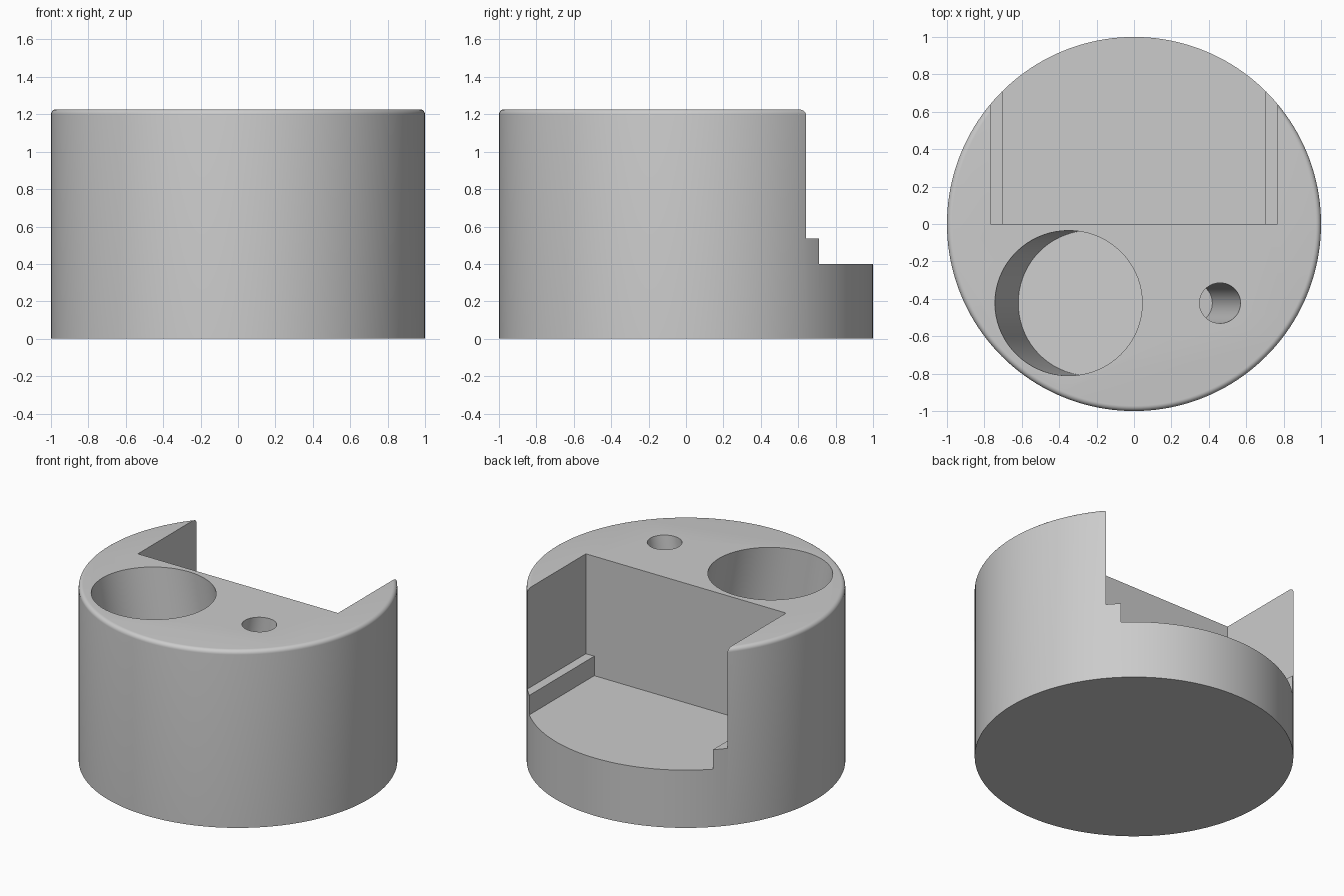
import bpy
import bmesh
from math import radians, tan
from mathutils import Matrix, Vector

HEIGHT = 1.227
TILT = radians(10)

default = bpy.data.objects.get("Cube")
if default:
    bpy.data.objects.remove(default, do_unlink=True)

# Plain grey
grey = bpy.data.materials.new("plain_grey")
grey.use_nodes = True
color = (0.6, 0.6, 0.6, 1)
grey.diffuse_color = color
grey.node_tree.nodes["Principled BSDF"].inputs["Base Color"].default_value = color


def make_object(name, bm):
    mesh = bpy.data.meshes.new(name)
    bm.to_mesh(mesh)
    bm.free()
    mesh.materials.append(grey)
    obj = bpy.data.objects.new(name, mesh)
    bpy.context.collection.objects.link(obj)
    return obj


def cylinder(name, radius, z0, z1, matrix=Matrix(), sides=96, fillet=0):
    bm = bmesh.new()
    move = matrix @ Matrix.Translation((0, 0, (z0 + z1) / 2))
    bmesh.ops.create_cone(bm, cap_ends=True, segments=sides, radius1=radius,
                          radius2=radius, depth=z1 - z0, matrix=move)
    if fillet:
        rim = [e for e in bm.edges if all(v.co.z > z1 - 0.001 for v in e.verts)]
        bmesh.ops.bevel(bm, geom=rim, offset=fillet, segments=6, profile=0.5,
                        affect='EDGES')
    return make_object(name, bm)


def box(name, low, high):
    bm = bmesh.new()
    low, high = Vector(low), Vector(high)
    move = Matrix.Translation((low + high) / 2) @ Matrix.Diagonal((high - low).to_4d())
    bmesh.ops.create_cube(bm, size=1, matrix=move)
    return make_object(name, bm)


def tilted_hole(name, radius, x, y, shift):
    """Round pocket leaning so that its floor lies `shift` along x from its mouth."""
    lean = TILT if shift > 0 else -TILT
    depth = abs(shift) / tan(TILT)
    frame = Matrix.Translation((x, y, HEIGHT)) @ Matrix.Rotation(-lean, 4, 'Y')
    return cylinder(name, radius, -depth, 0.3, frame, 72)


# Round block with a filleted top rim
body = cylinder("holder_body", 1, 0, HEIGHT, sides=160, fillet=0.028)

# Stepped rear notch and two leaning holes
cutters = [
    box("upper_notch", (-0.767, 0, 0.535), (0.767, 1.5, 2)),
    box("lower_notch", (-0.703, 0, 0.4), (0.703, 1.5, 2)),
    tilted_hole("large_hole", 0.388, -0.35, -0.423, 0.115),
    tilted_hole("small_hole", 0.108, 0.46, -0.423, -0.15),
]
bpy.context.view_layer.objects.active = body
for cutter in cutters:
    cut = body.modifiers.new(cutter.name, 'BOOLEAN')
    cut.operation = 'DIFFERENCE'
    cut.solver = 'EXACT'
    cut.object = cutter
    bpy.ops.object.modifier_apply(modifier=cut.name)
    bpy.data.objects.remove(cutter, do_unlink=True)

# Smooth walls with crisp edges
for obj in bpy.context.selected_objects:
    obj.select_set(False)
body.select_set(True)
bpy.ops.object.shade_smooth_by_angle(angle=radians(30))
